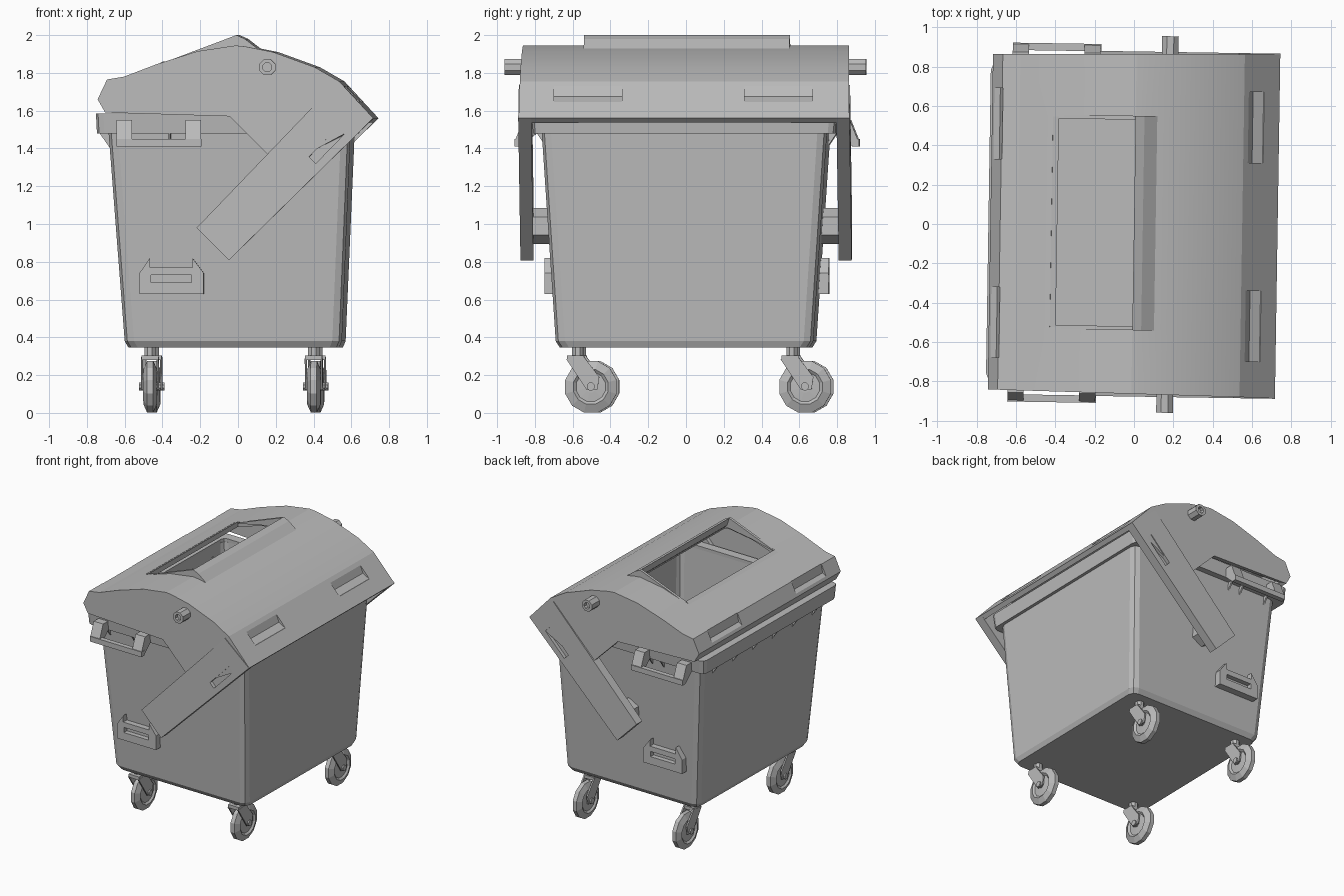
import bpy, bmesh, math
from mathutils import Matrix

cube = bpy.data.objects.get("Cube")
if cube:
    bpy.data.objects.remove(cube, do_unlink=True)

grey = bpy.data.materials.new("plain_grey")
grey.use_nodes = True
COLOUR = (0.5, 0.5, 0.5, 1)
grey.diffuse_color = COLOUR
grey.node_tree.nodes["Principled BSDF"].inputs["Base Color"].default_value = COLOUR
parts = []


def finish(name, bm):
    bmesh.ops.recalc_face_normals(bm, faces=bm.faces)
    mesh = bpy.data.meshes.new(name)
    bm.to_mesh(mesh)
    bm.free()
    mesh.materials.append(grey)
    ob = bpy.data.objects.new(name, mesh)
    bpy.context.collection.objects.link(ob)
    parts.append(ob)
    return ob


def loft(name, rings, caps=True, wrap=False):
    """Skin a list of equal closed rings."""
    bm = bmesh.new()
    vs = [[bm.verts.new(p) for p in ring] for ring in rings]
    n = len(vs[0])
    pairs = list(zip(vs, vs[1:])) + ([(vs[-1], vs[0])] if wrap else [])
    for a, b in pairs:
        for i in range(n):
            j = (i + 1) % n
            bm.faces.new((a[i], a[j], b[j], b[i]))
    if caps:
        bm.faces.new(vs[0])
        bm.faces.new(vs[-1])
    return finish(name, bm)


def prism(name, pts, axis, a, b):
    """Extrude a flat outline: (x, z) along y, or (y, z) along x."""
    place = (lambda p, t: (p[0], t, p[1])) if axis == "y" else (lambda p, t: (t, p[0], p[1]))
    return loft(name, [[place(p, t) for p in pts] for t in (a, b)])


def box_pts(a0, a1, z0, z1):
    return [(a0, z0), (a1, z0), (a1, z1), (a0, z1)]


def lathe(name, centre, axis, profile, n):
    """Turn (offset, radius) pairs about an axis through centre."""
    turn = {"x": Matrix.Rotation(math.pi / 2, 4, "Y"),
            "y": Matrix.Rotation(-math.pi / 2, 4, "X"), "z": Matrix()}[axis]
    m = Matrix.Translation(centre) @ turn
    rings = []
    for t, r in profile:
        angs = [math.tau * (i + 0.5) / n for i in range(n)]
        rings.append([m @ Matrix.Translation((r * math.cos(a), r * math.sin(a), t)).translation
                      for a in angs])
    return loft(name, rings)


def round_rect(x0, x1, y, z, r):
    ring = []
    corners = [(x1 - r, y - r), (x0 + r, y - r), (x0 + r, r - y), (x1 - r, r - y)]
    for k, (cx, cy) in enumerate(corners):
        for i in range(3):
            a = math.radians(90 * k + 45 * i)
            ring.append((cx + r * math.cos(a), cy + r * math.sin(a), z))
    return ring


def bake(ob):
    dg = bpy.context.evaluated_depsgraph_get()
    ob.data = bpy.data.meshes.new_from_object(ob.evaluated_get(dg))
    ob.modifiers.clear()


def cut(ob, cutter):
    mod = ob.modifiers.new("cut", "BOOLEAN")
    mod.operation, mod.object, mod.solver = "DIFFERENCE", cutter, "EXACT"
    bake(ob)
    parts.remove(cutter)
    bpy.data.objects.remove(cutter, do_unlink=True)


# Hollow tapered tub
loft("tub", [round_rect(-0.57, 0.545, 0.66, 0.345, 0.05),
             round_rect(-0.59, 0.56, 0.682, 0.38, 0.05),
             round_rect(-0.68, 0.61, 0.76, 1.56, 0.05),
             round_rect(-0.66, 0.59, 0.74, 1.56, 0.04),
             round_rect(-0.57, 0.54, 0.66, 0.37, 0.04)])

# Rim around the tub
loft("tub_rim", [round_rect(-0.735, 0.63, 0.80, 1.48, 0.04),
                 round_rect(-0.74, 0.64, 0.81, 1.585, 0.04),
                 round_rect(-0.66, 0.59, 0.74, 1.585, 0.03),
                 round_rect(-0.66, 0.59, 0.74, 1.48, 0.03)], caps=False, wrap=True)

# Gussets below the rim
for i in range(6):
    y = -0.6 + 0.24 * i
    prism(f"rear_gusset_{i}", [(-0.73, 1.49), (-0.65, 1.49), (-0.66, 1.39)], "y", y - 0.006, y + 0.006)
for s in (-1, 1):
    for x in (-0.57, -0.35, -0.25):
        prism("side_gusset", [(s * 0.8, 1.49), (s * 0.74, 1.49), (s * 0.74, 1.4)], "x", x - 0.006, x + 0.006)

# Curved lid shell with a filling hole
PROFILE = [(-0.69, 1.59), (-0.73, 1.66), (-0.68, 1.765), (-0.59, 1.78), (-0.42, 1.845), (-0.2, 1.915),
           (0, 1.945), (0.05, 1.94), (0.2, 1.91), (0.42, 1.83), (0.55, 1.755), (0.73, 1.56)]
LOWER = [(0.25, 1.3), (0.17, 1.37), (-0.03, 1.57)]
HOLE_Y = (-0.53, 0.54)


def half_width(x):
    return 0.863 + 0.015 * x


bm = bmesh.new()
grid = [[bm.verts.new((x, y, z)) for y in (-half_width(x), *HOLE_Y, half_width(x))] for x, z in PROFILE]
for i, (a, b) in enumerate(zip(grid, grid[1:])):
    in_hole = PROFILE[i][0] >= -0.42 and PROFILE[i + 1][0] <= 0.05
    for c in range(3):
        if not (in_hole and c == 1):
            bm.faces.new((a[c], a[c + 1], b[c + 1], b[c]))
for s, c in ((-1, 0), (1, 3)):
    bm.faces.new([row[c] for row in grid] + [bm.verts.new((x, s * half_width(x), z)) for x, z in LOWER])
lid = finish("lid", bm)
shell = lid.modifiers.new("shell", "SOLIDIFY")
shell.thickness, shell.offset, shell.use_even_offset = 0.035, -1, True
bake(lid)

# Grip pockets in the lid, front and rear edges
for y in (-0.51, 0.5):
    for pocket in ([(0.573, 1.73), (0.62, 1.76), (0.70, 1.65), (0.648, 1.645), (0.595, 1.675)],
                   [(-0.674, 1.775), (-0.74, 1.78), (-0.77, 1.68), (-0.722, 1.68), (-0.69, 1.7)]):
        cut(lid, prism("pocket_cutter", pocket, "y", y - 0.18, y + 0.18))

# Raised frame around the hole
prism("hole_frame_front", [(0, 2.0), (0.045, 1.98), (0.11, 1.93), (0.04, 1.92), (0.02, 1.94)], "y", *HOLE_Y)
prism("hole_frame_rear", [(-0.43, 1.838), (-0.39, 1.86), (-0.39, 1.82), (-0.42, 1.81)], "y", *HOLE_Y)
for y in HOLE_Y:
    prism("hole_frame_side", [(-0.43, 1.838), (0, 2.0), (0.045, 1.98), (0.11, 1.93), (0, 1.92), (-0.2, 1.89)],
          "y", y - 0.01, y + 0.01)

for s, end in ((-1, "front"), (1, "back")):
    # Swing arm with a recessed slot, and its pivot
    arm = prism(f"{end}_arm", [(-0.205, 0.98), (-0.035, 0.808), (0.73, 1.56), (0.52, 1.735)], "y", s * 0.808, s * 0.877)
    cut(arm, prism("slot_cutter", [(0.39, 1.355), (0.425, 1.32), (0.59, 1.49), (0.555, 1.525)], "y", s * 0.85, s * 0.92))
    lathe(f"{end}_pivot", (-0.03, 0, 0.99), "y", [(s * 0.68, 0.095), (s * 0.83, 0.095)], 6)

    # Lifting trunnion on the lid, with a hollow end
    lathe(f"{end}_trunnion", (0.17, 0, 1.83), "y",
          [(s * 0.84, 0.046), (s * 0.957, 0.046), (s * 0.957, 0.025), (s * 0.93, 0.025)], 8)

    # Carry handle hung from the rim
    prism(f"{end}_handle_bar", box_pts(-0.63, -0.18, 1.41, 1.45), "y", s * 0.875, s * 0.912)
    for x in (-0.63, -0.265):
        side = [(0.8, 1.55), (0.865, 1.55), (0.905, 1.45), (0.905, 1.415), (0.87, 1.415), (0.8, 1.48)]
        prism(f"{end}_handle_post", [(s * y, z) for y, z in side], "x", x, x + 0.082)

    # Slotted bracket low on the wall
    outline = [(-0.51, 0.63), (-0.17, 0.63), (-0.17, 0.74), (-0.23, 0.82),
               (-0.23, 0.77), (-0.455, 0.77), (-0.455, 0.82), (-0.51, 0.74)]
    bracket = prism(f"{end}_bracket", outline, "y", s * 0.685, s * 0.752)
    cut(bracket, prism("slot_cutter", box_pts(-0.45, -0.235, 0.69, 0.73), "y", s * 0.715, s * 0.8))

    # Casters, all trailing the same way
    for x in (-0.457, 0.41):
        y = s * 0.567
        wy = y + 0.07
        lathe("caster_stem", (x, y, 0), "z", [(0.28, 0.032), (0.355, 0.032)], 8)
        prism("caster_crown", box_pts(y - 0.055, y + 0.035, 0.28, 0.305), "x", x - 0.045, x + 0.045)
        fork = [(-0.06, 0.285), (0.035, 0.295), (0.115, 0.19), (0.105, 0.125), (0.05, 0.12)]
        for f in (-0.047, 0.036):
            prism("caster_fork", [(y + p, z) for p, z in fork], "x", x + f, x + f + 0.011)
        half = [(0.028, 0.03), (0.024, 0.08), (0.036, 0.095), (0.016, 0.141)]
        lathe("caster_wheel", (x, wy, 0.138), "x", [(-t, r) for t, r in half] + half[::-1], 12)
        lathe("caster_axle", (x, wy, 0.14), "x", [(-0.058, 0.022), (0.058, 0.022)], 8)

# Slight turn of the whole bin
turn = Matrix.Rotation(math.radians(-0.9), 4, "Z")
for ob in parts:
    ob.data.transform(turn)

# Soften the gentle upper curve of the lid only
bpy.ops.object.select_all(action="DESELECT")
lid.select_set(True)
bpy.context.view_layer.objects.active = lid
bpy.ops.object.shade_smooth_by_angle(angle=math.radians(10.5))
